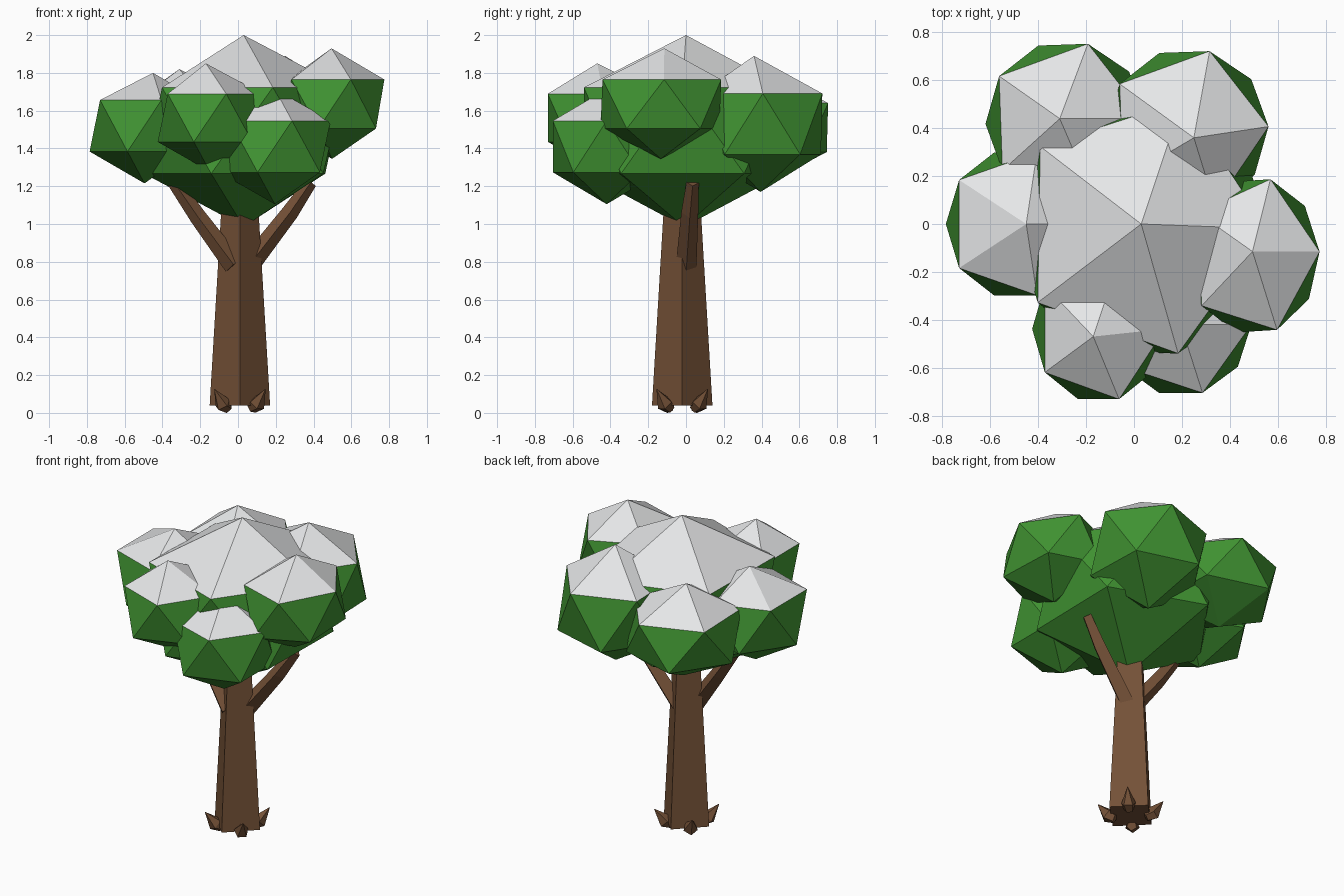
import bpy, bmesh
from math import cos, sin, pi, radians
from mathutils import Vector, Matrix

cube = bpy.data.objects.get("Cube")
if cube:
    bpy.data.objects.remove(cube, do_unlink=True)


def material(name, rgb):
    mat = bpy.data.materials.new(name)
    mat.use_nodes = True
    color = (*rgb, 1)
    mat.diffuse_color = color
    bsdf = next(n for n in mat.node_tree.nodes if n.type == "BSDF_PRINCIPLED")
    bsdf.inputs["Base Color"].default_value = color
    return mat


bark = material("bark_brown", (0.175, 0.082, 0.038))
leaf = material("leaf_green", (0.052, 0.295, 0.032))
snow = material("snow_white", (0.79, 0.8, 0.81))


def finish(bm, name, mats):
    mesh = bpy.data.meshes.new(name)
    bm.to_mesh(mesh)
    bm.free()
    for mat in mats:
        mesh.materials.append(mat)
    obj = bpy.data.objects.new(name, mesh)
    bpy.context.collection.objects.link(obj)
    return obj


def limb(name, points, radii, sides=4):
    """Tapered wooden limb lofted through rings along a path."""
    bm = bmesh.new()
    pts = [Vector(p) for p in points]
    rings = []
    for i, (p, r) in enumerate(zip(pts, radii)):
        axis = (pts[min(i + 1, len(pts) - 1)] - pts[max(i - 1, 0)]).normalized()
        u = Vector((0, 1, 0)).cross(axis).normalized()
        v = axis.cross(u)
        turn = [2 * pi * k / sides for k in range(sides)]
        rings.append([bm.verts.new(p + r * (u * cos(a) + v * sin(a))) for a in turn])
    for low, high in zip(rings, rings[1:]):
        for k in range(sides):
            n = (k + 1) % sides
            bm.faces.new((low[k], low[n], high[n], high[k]))
    bm.faces.new(rings[0][::-1])
    bm.faces.new(rings[-1])
    bmesh.ops.recalc_face_normals(bm, faces=bm.faces)
    return finish(bm, name, [bark])


def leaf_clump(name, center, size, peak, turn=0):
    """Twenty-sided clump with a shifted peak; the five faces around it carry snow."""
    bm = bmesh.new()
    bmesh.ops.create_icosphere(bm, subdivisions=1, radius=1)
    for f in bm.faces:
        f.material_index = int(f.calc_center_median().z > 0.5)
    top = max(bm.verts, key=lambda v: v.co.z)
    bm.transform(Matrix.Translation(center) @ Matrix.Diagonal((*size, 1))
                 @ Matrix.Rotation(radians(turn), 4, "Z"))
    top.co = peak
    return finish(bm, name, [leaf, snow])


# Trunk and two branches
TX, TY = 0.01, -0.02
limb("trunk", [(TX, TY, 0.04), (TX, TY, 1.3)], [0.16, 0.085])
limb("right_branch", [(-0.02, -0.07, 0.78), (-0.21, -0.03, 1.035), (-0.345, -0.02, 1.23)],
     [0.055, 0.045, 0.035])
limb("left_branch", [(0.05, 0.0, 0.77), (0.275, 0.02, 1.06), (0.385, 0.035, 1.22)],
     [0.055, 0.045, 0.033])

# Small pointed roots, one on each trunk face
for i in range(4):
    a = pi / 4 + i * pi / 2
    d = Vector((cos(a), sin(a), 0))
    base = Vector((TX, TY, 0))
    limb(f"root_{i + 1}", [base + d * 0.09 + Vector((0, 0, 0.025)),
                           base + d * 0.13 + Vector((0, 0, 0.047)),
                           base + d * 0.19 + Vector((0, 0, 0.125))],
         [0.03, 0.044, 0.002], sides=5)

# Crown
leaf_clump("crown_center", (0.03, -0.01, 1.495), (0.59, 0.62, 0.51), (0.03, 0, 2.0), -1)
leaf_clump("crown_left", (0.498, -0.133, 1.635), (0.31, 0.37, 0.29), (0.495, -0.115, 1.93), 3)
leaf_clump("crown_back_left", (0.222, 0.395, 1.53), (0.38, 0.38, 0.36), (0.25, 0.36, 1.89), 2)
leaf_clump("crown_back_right", (-0.285, 0.43, 1.51), (0.375, 0.375, 0.29),
           (-0.31, 0.44, 1.82), 2)
leaf_clump("crown_right", (-0.495, 0, 1.52), (0.325, 0.35, 0.305), (-0.45, 0, 1.8))
leaf_clump("crown_front_right", (-0.148, -0.438, 1.562), (0.31, 0.345, 0.285),
           (-0.17, -0.47, 1.85))
leaf_clump("crown_front_left", (0.195, -0.42, 1.41), (0.33, 0.335, 0.305),
           (0.195, -0.42, 1.715))
